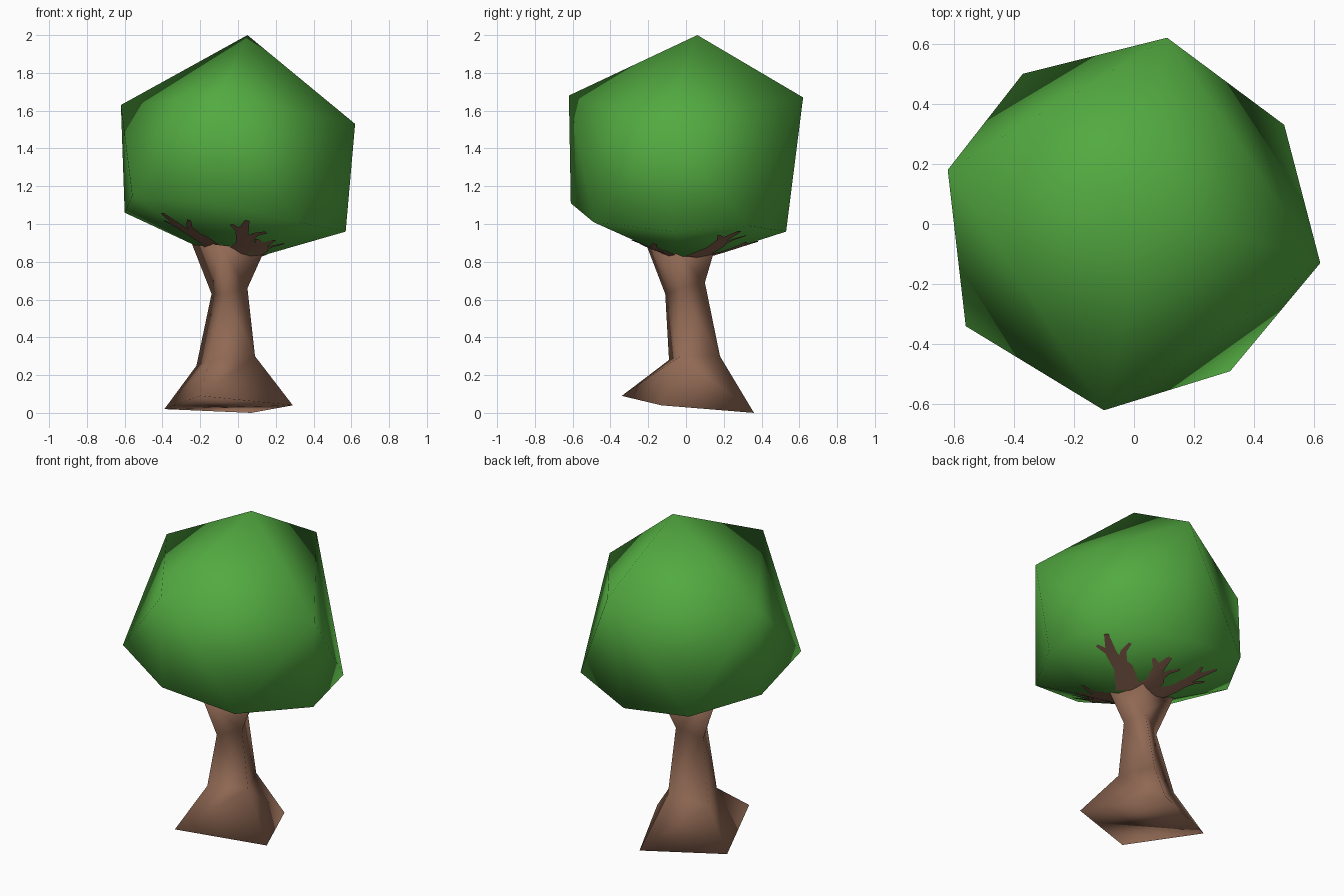
import bpy, bmesh
from mathutils import Vector
from mathutils.bvhtree import BVHTree

if "Cube" in bpy.data.objects:
    bpy.data.objects.remove(bpy.data.objects["Cube"])


def material(name, rgb):
    m = bpy.data.materials.new(name)
    m.diffuse_color = (*rgb, 1)
    m.use_nodes = True
    m.node_tree.nodes["Principled BSDF"].inputs["Base Color"].default_value = m.diffuse_color
    return m


GREEN = material("leaf green", (0.085, 0.40, 0.052))
BROWN = material("bark brown", (0.28, 0.14, 0.088))


def add_object(name, bm, mat, smooth=True):
    me = bpy.data.meshes.new(name)
    for f in bm.faces:
        f.smooth = smooth
    bm.to_mesh(me)
    me.materials.append(mat)
    ob = bpy.data.objects.new(name, me)
    bpy.context.collection.objects.link(ob)
    return ob


# Leaf crown: hull of a top point, an upper ring, a lower ring and a base point
TOP, BASE = [(0.05, 0.06, 2.0)], [(-0.02, 0.0, 0.79)]
UPPER = [(0.11, 0.62, 1.67), (-0.62, 0.18, 1.63), (-0.10, -0.62, 1.68), (0.62, -0.13, 1.53)]
LOWER = [(0.06, 0.53, 0.96), (-0.60, 0.11, 1.06), (-0.10, -0.61, 1.11), (0.57, -0.07, 0.96),
         (0.50, 0.33, 0.99), (0.32, -0.49, 1.01), (-0.56, -0.34, 1.15), (-0.37, 0.50, 1.01)]
crown = bmesh.new()
for p in TOP + UPPER + LOWER + BASE:
    crown.verts.new(p)
bmesh.ops.convex_hull(crown, input=crown.verts[:])
bmesh.ops.recalc_face_normals(crown, faces=crown.faces[:])
add_object("leaf_crown", crown, GREEN)
tree = BVHTree.FromBMesh(crown)

# Trunk: four-sided loft with a flared, uneven foot and a flared top
RINGS = [
    [(-0.20, -0.34, 0.09), (0.29, -0.13, 0.04), (0.07, 0.36, 0.0), (-0.39, 0.15, 0.02)],
    [(-0.15, -0.09, 0.28), (0.09, -0.03, 0.30), (0.0, 0.18, 0.30), (-0.22, 0.09, 0.25)],
    [(-0.07, -0.11, 0.63), (0.05, -0.03, 0.66), (0.0, 0.10, 0.69), (-0.14, 0.03, 0.63)],
    [(-0.10, -0.21, 0.89), (0.14, -0.06, 0.86), (0.06, 0.15, 0.86), (-0.25, 0.06, 0.91)],
]
trunk = bmesh.new()
loops = [[trunk.verts.new(p) for p in ring] for ring in RINGS]
for lo, hi in zip(loops, loops[1:]):
    for i in range(4):
        j = (i + 1) % 4
        trunk.faces.new((lo[i], lo[j], hi[j], hi[i]))
ends = [trunk.faces.new(loops[0][::-1]), trunk.faces.new(loops[-1])]
bmesh.ops.triangulate(trunk, faces=trunk.faces[:])
bmesh.ops.recalc_face_normals(trunk, faces=trunk.faces[:])
trunk_ob = add_object("trunk", trunk, BROWN)


# Branches: thin tapering strips lying on the underside of the crown
def strip(bm, path, w0, w1):
    rows = []
    for i, p in enumerate(path):
        d = (path[min(i + 1, len(path) - 1)] - path[max(i - 1, 0)]).normalized()
        side = Vector((-d.y, d.x))
        w = w0 + (w1 - w0) * i / (len(path) - 1)
        row = []
        for s in (-0.5, 0, 0.5):
            q = p + side * w * s
            hit = tree.ray_cast(Vector((q.x, q.y, 0)), Vector((0, 0, 1)))
            if hit[0] is None:
                return
            row.append(bm.verts.new(hit[0] + hit[1] * 0.006))
        rows.append(row)
    for a, b in zip(rows, rows[1:]):
        for k in range(2):
            f = bm.faces.new((a[k], b[k], b[k + 1], a[k + 1]))
            f.normal_update()
            if f.normal.z > 0:
                f.normal_flip()


branches = bmesh.new()
for x, y in [(0.44, 0.28), (-0.29, 0.38), (0.05, 0.38), (0.19, -0.28), (-0.40, -0.28), (0.05, -0.47)]:
    tip = Vector((x, y))
    d = tip.normalized()
    side = Vector((-d.y, d.x))
    start, bend, fork = d * 0.10, tip * 0.5 + side * 0.02, tip * 0.72 - side * 0.015
    strip(branches, [start, bend, fork, tip], 0.15, 0.025)
    strip(branches, [bend, fork + side * 0.07, tip * 0.8 + side * 0.11], 0.05, 0.02)
    strip(branches, [fork, tip * 0.86 - side * 0.08], 0.05, 0.02)
add_object("branches", branches, BROWN)
